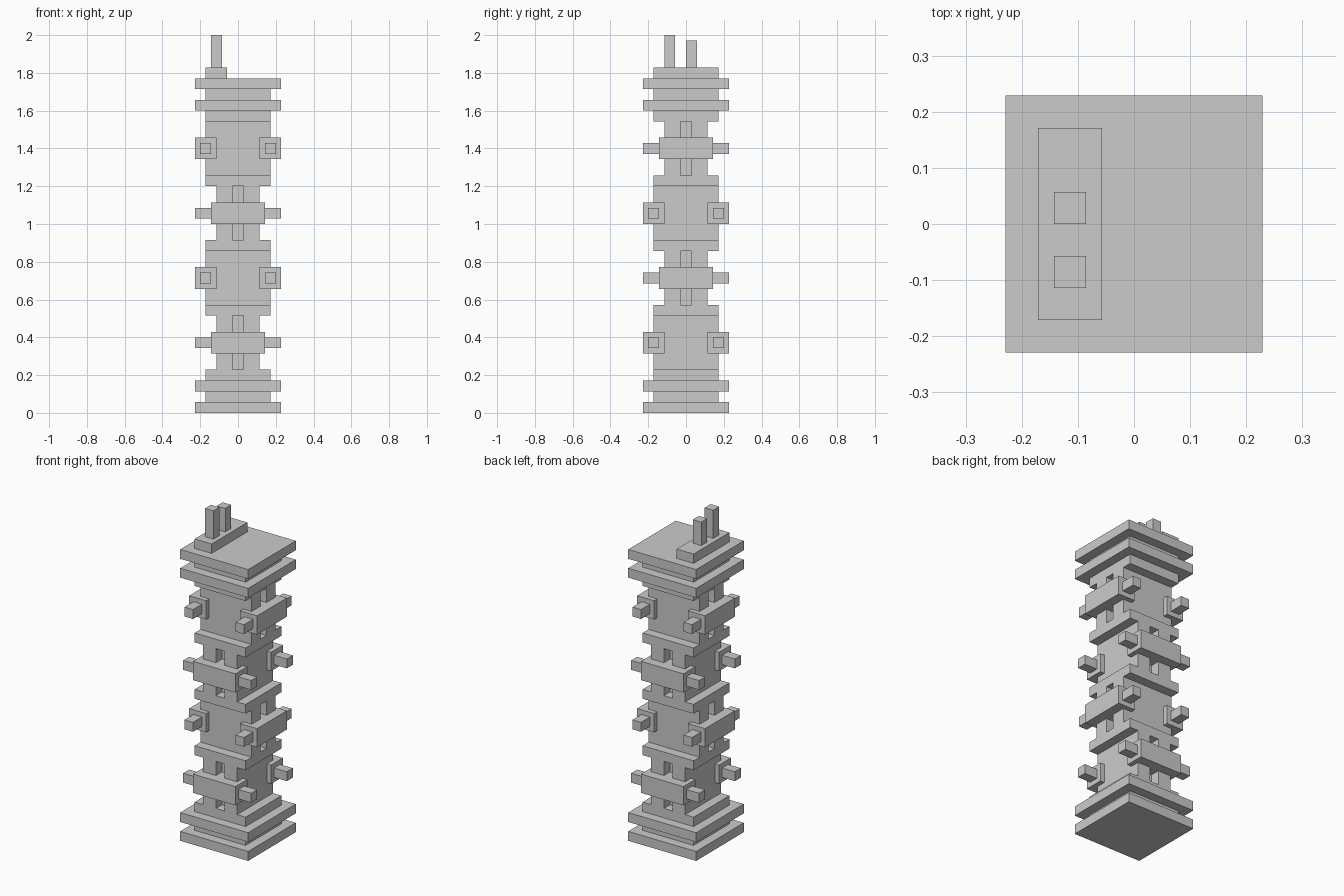
import bpy

if "Cube" in bpy.data.objects:
    bpy.data.objects.remove(bpy.data.objects["Cube"])

U = 2 / 35  # the model sits on a grid 35 units tall


def box(name, x, y, z):
    """Box from (min, max) ranges in grid units."""
    sx, sy, sz = (b - a for a, b in (x, y, z))
    bpy.ops.mesh.primitive_cube_add(size=1, location=[(a + b) / 2 * U for a, b in (x, y, z)])
    ob = bpy.context.object
    ob.name = name
    ob.scale = (sx * U, sy * U, sz * U)
    bpy.ops.object.transform_apply(location=False, rotation=False, scale=True)
    return ob


def slab(name, half, z):
    box(name, (-half, half), (-half, half), (z, z + 1))


def side_box(name, side, along_x, across, out, z):
    """Box on one side of the tower: 'across' runs along the face, 'out' away from it."""
    out = tuple(sorted(side * v for v in out))
    if along_x:
        box(name, across, out, z)
    else:
        box(name, out, across, z)


# Stepped base and stepped top
for z, half in ((0, 4), (1, 3), (2, 4), (3, 3)):
    slab("base_slab", half, z)
for z, half in ((27, 3), (28, 4), (29, 3), (30, 4)):
    slab("top_slab", half, z)

# Central core and floor slabs
box("core", (-2, 2), (-2, 2), (4, 27))
for z in (9, 15, 21):
    slab("floor_slab", 3, z)

# Four storeys, with pillars and beams alternating front/back and left/right
for i in range(4):
    z = 4 + 6 * i
    along_x = i % 2 == 0
    for side in (-1, 1):
        side_box("beam", side, along_x, (-2.5, 2.5), (2, 4), (z + 1.5, z + 3.5))
        for a, b in ((-2, -0.5), (0.5, 2)):
            side_box("pillar", side, along_x, (a, b), (2, 3), (z, z + 5))
        for a, b in ((-4, -2.5), (2.5, 4)):
            side_box("beam_peg", side, along_x, (a, b), (2.5, 3.5), (z + 2, z + 3))

# Roof plinth with two posts of different height
box("roof_plinth", (-3, -1), (-3, 3), (31, 32))
box("tall_post", (-2.5, -1.5), (-2, -1), (32, 35))
box("short_post", (-2.5, -1.5), (0, 1), (32, 34.5))
